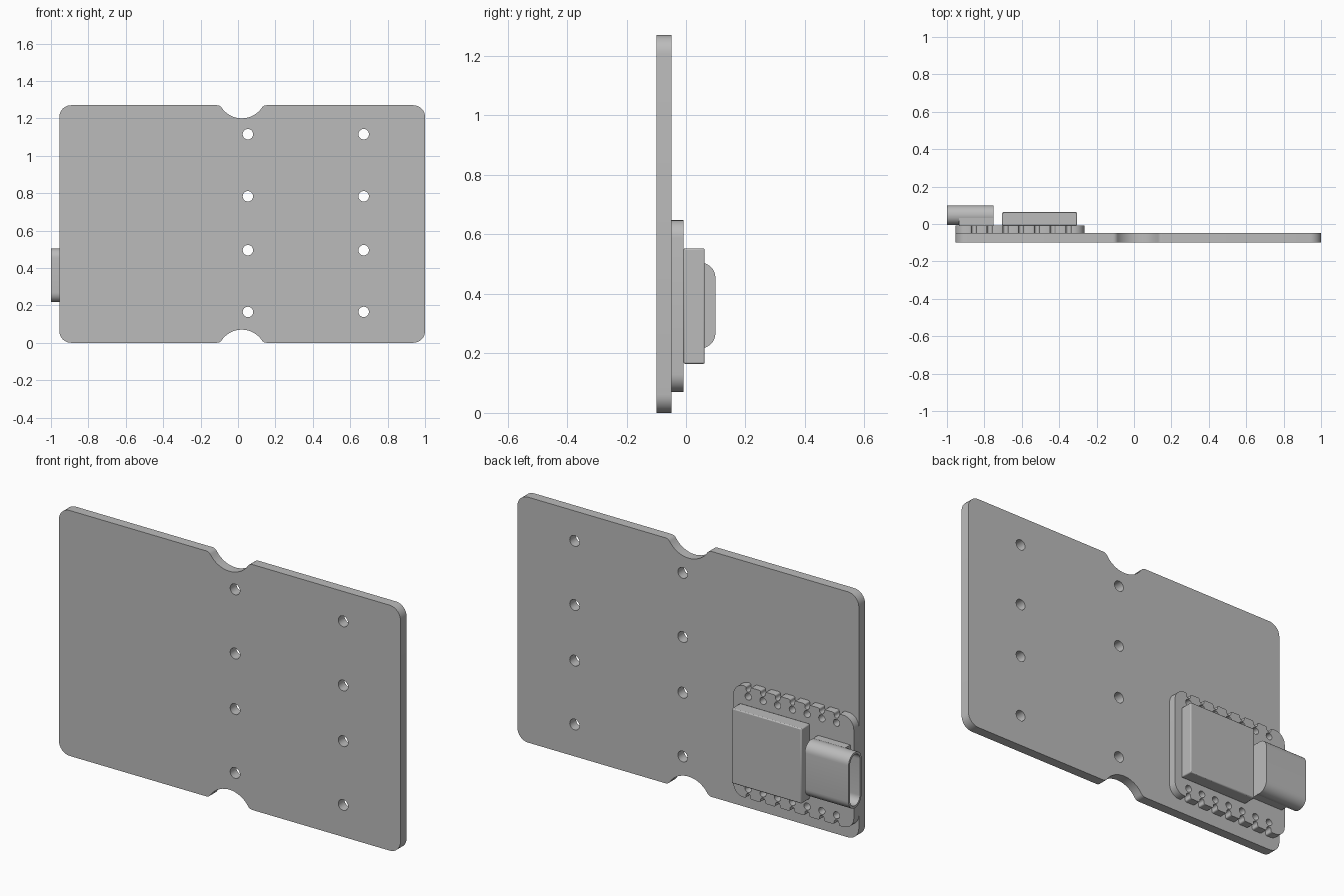
import bpy
import bmesh
from math import radians, degrees, sqrt, atan2, cos, sin
from mathutils import Matrix

if "Cube" in bpy.data.objects:
    bpy.data.objects.remove(bpy.data.objects["Cube"], do_unlink=True)

grey = bpy.data.materials.new("plain grey")
grey.use_nodes = True
grey.diffuse_color = (0.5, 0.5, 0.5, 1)
grey.node_tree.nodes["Principled BSDF"].inputs["Base Color"].default_value = (0.5, 0.5, 0.5, 1)

# Local profile plane to world: facing the back, or facing the side
FACING_BACK = Matrix(((1, 0, 0), (0, 0, -1), (0, 1, 0))).to_4x4()
FACING_SIDE = Matrix(((0, 0, 1), (1, 0, 0), (0, 1, 0))).to_4x4()


def arc(cx, cy, r, start, end, steps=8):
    angles = [radians(start + (end - start) * i / steps) for i in range(steps + 1)]
    return [(cx + r * cos(a), cy + r * sin(a)) for a in angles]


def circle(cx, cy, r, steps=24):
    return arc(cx, cy, r, 0, 360, steps)[:-1]


def rounded_outline(x0, x1, y0, y1, r, bottom=(), top=()):
    return (arc(x0 + r, y0 + r, r, 180, 270) + list(bottom)
            + arc(x1 - r, y0 + r, r, 270, 360)
            + arc(x1 - r, y1 - r, r, 0, 90) + list(top)
            + arc(x0 + r, y1 - r, r, 90, 180))


def flipped(points, total):
    return [(x, total - y) for x, y in reversed(points)]


def finish(obj):
    obj.data.materials.clear()
    obj.data.materials.append(grey)
    bpy.ops.object.select_all(action="DESELECT")
    obj.select_set(True)
    bpy.context.view_layer.objects.active = obj
    bpy.ops.object.shade_smooth_by_angle(angle=radians(35))


def slab(name, loops, start, end, facing):
    """Extrude an outline, with any holes, between two depths."""
    curve = bpy.data.curves.new(name + " profile", "CURVE")
    curve.dimensions = "2D"
    curve.fill_mode = "BOTH"
    curve.extrude = (end - start) / 2
    for points in loops:
        spline = curve.splines.new("POLY")
        spline.points.add(len(points) - 1)
        for point, (x, y) in zip(spline.points, points):
            point.co = (x, y, 0, 1)
        spline.use_cyclic_u = True
    source = bpy.data.objects.new(name + " profile", curve)
    bpy.context.collection.objects.link(source)
    graph = bpy.context.evaluated_depsgraph_get()
    mesh = bpy.data.meshes.new_from_object(source.evaluated_get(graph))
    bpy.data.objects.remove(source, do_unlink=True)
    bpy.data.curves.remove(curve)

    middle = (start + end) / 2
    offset = (0, middle, 0) if facing is FACING_BACK else (middle, 0, 0)
    bm = bmesh.new()
    bm.from_mesh(mesh)
    bmesh.ops.remove_doubles(bm, verts=bm.verts, dist=0.0001)
    bm.transform(Matrix.Translation(offset) @ facing)
    bmesh.ops.recalc_face_normals(bm, faces=bm.faces)
    bm.to_mesh(mesh)
    bm.free()
    obj = bpy.data.objects.new(name, mesh)
    bpy.context.collection.objects.link(obj)
    finish(obj)


def block(name, low, high, bevel=0):
    mesh = bpy.data.meshes.new(name)
    bm = bmesh.new()
    bmesh.ops.create_cube(bm, size=1)
    for v in bm.verts:
        v.co = [(a + b) / 2 + c * (b - a) for a, b, c in zip(low, high, v.co)]
    bm.to_mesh(mesh)
    bm.free()
    obj = bpy.data.objects.new(name, mesh)
    bpy.context.collection.objects.link(obj)
    finish(obj)
    if bevel:
        mod = obj.modifiers.new("soft edges", "BEVEL")
        mod.width = bevel
        mod.segments = 2


# Main plate: a softened round notch in the top and bottom edges
height, notch_x, notch_r, sink, soft = 1.27, 0.02, 0.13, 0.06, 0.03
dx = sqrt((notch_r + soft) ** 2 - (sink + soft) ** 2)
tilt = degrees(atan2(sink + soft, dx))
notch = (arc(notch_x - dx, soft, soft, -90, -tilt, 6)
         + arc(notch_x, -sink, notch_r, 180 - tilt, tilt, 20)[1:-1]
         + arc(notch_x + dx, soft, soft, 180 + tilt, 270, 6))
plate_holes = [circle(x, z, 0.028) for x in (0.053, 0.672)
               for z in (0.165, 0.495, 0.783, 1.115)]
plate = rounded_outline(-0.955, 1, 0, height, 0.062, notch, flipped(notch, height))
slab("main_plate", [plate] + plate_holes, -0.1, -0.049, FACING_BACK)

# Small board: edge slots and a row of pin holes along top and bottom
low, high = 0.07, 0.648
pins = [-0.856 + 0.0843 * i for i in range(7)]
half, lip = 0.013, 0.008
slots = []
for x in pins:
    slots += arc(x - half - lip, low + lip, lip, 270, 360, 4)
    slots += arc(x, low + 0.013, half, 180, 0, 8)
    slots += arc(x + half + lip, low + lip, lip, 180, 270, 4)
pin_holes = [circle(x, z, 0.018, 16) for x in pins for z in (low + 0.05, high - 0.05)]
board = rounded_outline(-0.955, -0.265, low, high, 0.06, slots, flipped(slots, low + high))
slab("small_board", [board] + pin_holes, -0.049, -0.008, FACING_BACK)

# Chip cover
block("chip_cover", (-0.705, -0.008, 0.165), (-0.305, 0.063, 0.553), 0.005)

# Socket: hollow rounded shell, closed inner end and square foot
y0, y1, z0, z1, wall = -0.006, 0.099, 0.217, 0.505, 0.012
shell = rounded_outline(y0, y1, z0, z1, 0.051)
inside = rounded_outline(y0 + wall, y1 - wall, z0 + wall, z1 - wall, 0.051 - wall)
slab("socket_shell", [shell, inside], -1, -0.75, FACING_SIDE)
slab("socket_back", [inside], -0.83, -0.75, FACING_SIDE)
for name, a, b in (("socket_foot_lower", z0, z0 + 0.04), ("socket_foot_upper", z1 - 0.04, z1)):
    # Feet fill only the corners under the shell's curve
    corner = arc(y0 + 0.051, z0 + 0.051, 0.051, 180, 270)
    corner = [p for p in corner if p[0] <= 0.032] + [(0.032, z0), (y0 - 0.002, z0),
                                                     (y0 - 0.002, z0 + 0.051)]
    if name.endswith("upper"):
        corner = flipped(corner, z0 + z1)
    slab(name, [corner], -0.935, -0.75, FACING_SIDE)
